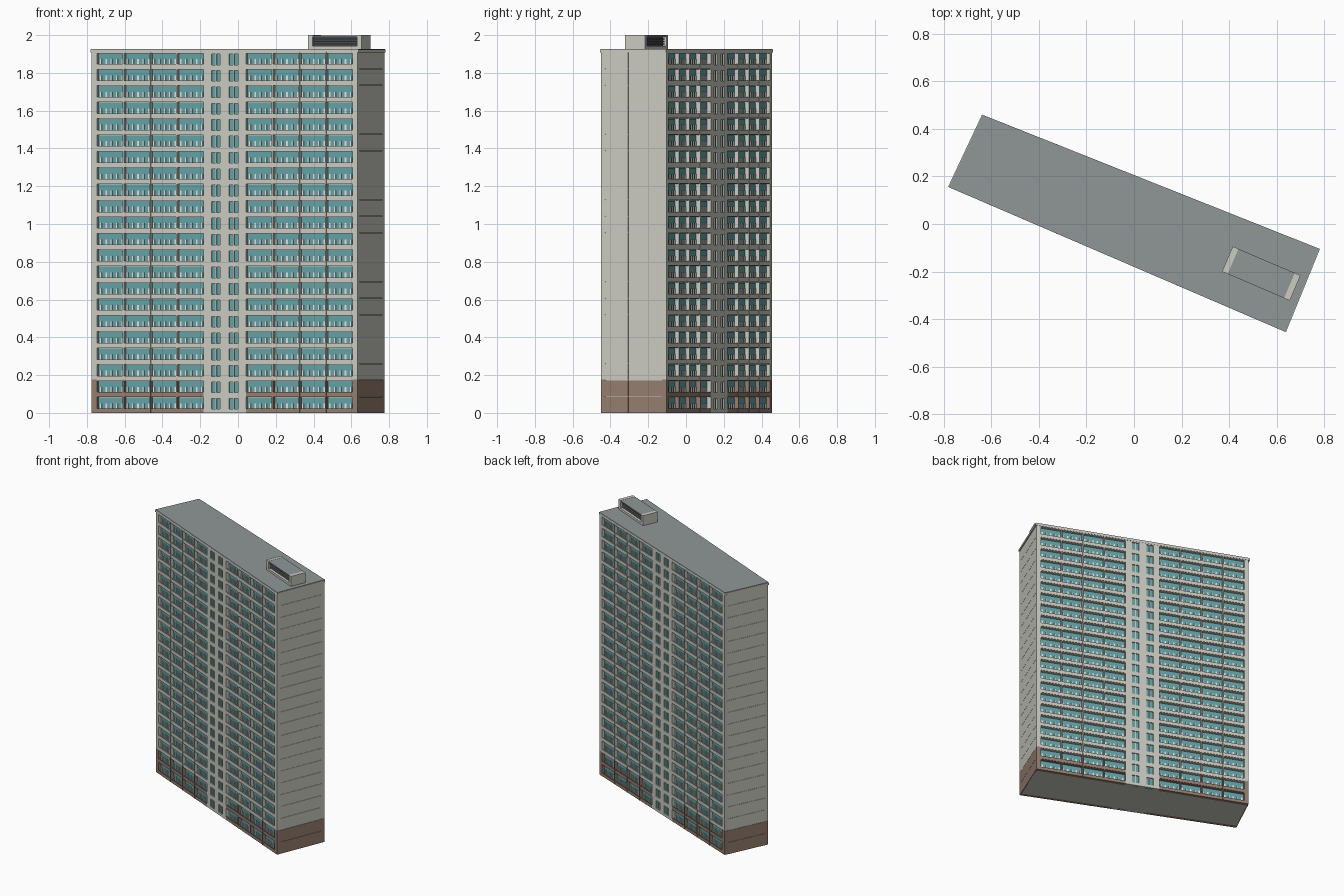
import bpy
import bmesh
from mathutils import Vector

cube = bpy.data.objects.get("Cube")
if cube:
    bpy.data.objects.remove(cube, do_unlink=True)


def material(name, rgb):
    m = bpy.data.materials.new(name)
    m.use_nodes = True
    colour = (*rgb, 1)
    m.diffuse_color = colour
    m.node_tree.nodes["Principled BSDF"].inputs["Base Color"].default_value = colour
    return m


CONCRETE = material("pale concrete", (0.60, 0.60, 0.54))
BROWN = material("brown base", (0.30, 0.21, 0.165))
GLASS = material("teal glass", (0.13, 0.36, 0.38))
WHITE = material("white frames", (0.76, 0.76, 0.74))
ROOF = material("grey roofing", (0.28, 0.305, 0.305))
DARK = material("dark louvre", (0.06, 0.065, 0.07))

FLOORS = 22
PITCH = 0.0868
TOP = FLOORS * PITCH
RECESS = 0.025
BASE_FLOORS = 2
parts = {}


def mesh_for(name, mat):
    return parts.setdefault(name, (bmesh.new(), mat))[0]


def prism(name, mat, corners, z0, z1):
    """Extrude a counter-clockwise plan outline between two heights."""
    bm = mesh_for(name, mat)
    low = [bm.verts.new((p.x, p.y, z0)) for p in corners]
    high = [bm.verts.new((p.x, p.y, z1)) for p in corners]
    bm.faces.new(low[::-1])
    bm.faces.new(high)
    for i in range(len(low)):
        j = (i + 1) % len(low)
        bm.faces.new((low[i], low[j], high[j], high[i]))


class Side:
    """A wall line: u runs along it, d points outward."""

    def __init__(self, a, b):
        self.a = a
        self.length = (b - a).length
        self.u = (b - a).normalized()
        self.n = Vector((self.u.y, -self.u.x))

    def at(self, u, d):
        return self.a + self.u * u + self.n * d

    def box(self, name, mat, u0, u1, d0, d1, z0, z1):
        outline = [self.at(u0, d1), self.at(u1, d1), self.at(u1, d0), self.at(u0, d0)]
        prism(name, mat, outline, z0, z1)


def by_height(name, u0, u1, d0, d1, side):
    """Full-height strip with the brown base storeys."""
    split = BASE_FLOORS * PITCH + 0.004
    side.box("base_" + name, BROWN, u0, u1, d0, d1, 0, split)
    side.box(name, CONCRETE, u0, u1, d0, d1, split, TOP)


# Plan of the block: four wall lines, counter-clockwise
roof_plan = [Vector(p) for p in ((-0.782, 0.156), (0.639, -0.455), (0.782, -0.105), (-0.639, 0.46))]
plan = [p - p.normalized() * 0.007 for p in roof_plan]
front, right_end, back, left_end = [Side(plan[i], plan[(i + 1) % 4]) for i in range(4)]

# Inner body behind the loggias
inset = 0.005
body = [front.at(inset, -RECESS), front.at(front.length - inset, -RECESS),
        back.at(inset, -RECESS), back.at(back.length - inset, -RECESS)]
prism("inner_body", CONCRETE, body, 0, TOP)


def loggia(side, u0, u1, floor):
    z = floor * PITCH
    mat, tag = (BROWN, "base_") if floor < BASE_FLOORS else (CONCRETE, "")
    back_d = -RECESS
    side.box("loggia_glazing", GLASS, u0, u1, back_d, back_d + 0.004, z + 0.006, z + 0.081)
    side.box(tag + "floor_slabs", mat, u0, u1, back_d, -0.004, max(z - 0.004, 0), z + 0.006)
    side.box(tag + "parapets", mat, u0, u1, -0.007, 0, max(z - 0.002, 0), z + 0.023)
    # Posts between the lower panes
    count = 5
    for i in range(count):
        u = u0 + (u1 - u0) * (i + 0.5) / count
        side.box("window_posts", WHITE, u - 0.0045, u + 0.0045,
                 back_d + 0.004, back_d + 0.009, z + 0.006, z + 0.05)


def stair_core(side, f0, f1):
    L = side.length
    columns = [(0.45, 0.483), (0.517, 0.55)]
    edges = [f0, *columns[0], *columns[1], f1]
    # Solid strips beside the windows
    for a, b in zip(edges[::2], edges[1::2]):
        side.box("core_wall", CONCRETE, a * L, b * L, -RECESS, 0, 0, TOP)
    for a, b in columns:
        u0, u1 = a * L, b * L
        mid = (u0 + u1) / 2
        side.box("core_mullions", CONCRETE, mid - 0.003, mid + 0.003, -RECESS, -0.002, 0, TOP)
        side.box("core_glazing", GLASS, u0, u1, -RECESS, -0.008, 0, TOP - 0.005)
        # Spandrels between storeys
        for k in range(FLOORS + 1):
            z = k * PITCH
            side.box("core_spandrels", CONCRETE, u0, u1, -RECESS, 0,
                     max(z - 0.01, 0), min(z + 0.02, TOP))


def facade(side):
    L = side.length
    pier, bay, fin = 0.02, 0.1, 0.004
    by_height("corner_piers", 0, pier * L, -RECESS, 0, side)
    by_height("corner_piers", (1 - pier) * L, L, -RECESS, 0, side)
    stair_core(side, 0.42, 0.58)
    for start in (pier, 0.58):
        for i in range(4):
            u0 = (start + bay * i) * L
            u1 = u0 + bay * L
            for floor in range(FLOORS):
                loggia(side, u0, u1, floor)
            # Party wall between neighbouring loggias
            if i:
                by_height("party_walls", u0 - fin, u0 + fin, -RECESS, 0.002, side)
        # Lintel under the roof
        side.box("top_lintel", CONCRETE, start * L, (start + 4 * bay) * L,
                 -RECESS, 0, TOP - 0.007, TOP)


def gable(side, joint):
    L = side.length
    edges = [0.022, joint * L, L - 0.022]
    for floor in range(FLOORS):
        mat, name = (BROWN, "base_end_panels") if floor < BASE_FLOORS else (CONCRETE, "end_panels")
        z = floor * PITCH
        for a, b in zip(edges, edges[1:]):
            side.box(name, mat, a + 0.001, b - 0.001, -0.008, 0, z, z + PITCH - 0.0015)


facade(front)
facade(back)
gable(right_end, 0.42)
gable(left_end, 0.79)

# Roof slab with pale edge and grey covering
prism("roof_edge", CONCRETE, roof_plan, TOP - 0.002, TOP + 0.014)
prism("roof_covering", ROOF, [p * 0.996 for p in roof_plan], TOP + 0.014, TOP + 0.017)

# Plant room: end walls, plinth, lid and louvred sides
base_z = TOP + 0.015
room = Side(Vector((0.37, -0.2)), Vector((0.655, -0.322)))
W, D, wall = room.length, 0.115, 0.026
for u in (0, W - wall):
    room.box("plant_room_ends", CONCRETE, u, u + wall, -D, 0, base_z, 2.0)
room.box("plant_room_plinth", CONCRETE, wall, W - wall, -D, 0, base_z, base_z + 0.018)
room.box("plant_room_core", DARK, wall, W - wall, -D + 0.018, -0.018, base_z, 1.99)
room.box("plant_room_lid", ROOF, wall, W - wall, -D, 0, 1.991, 1.999)
for k in range(3):
    z = base_z + 0.027 + k * 0.013
    for d in (-0.018, -D + 0.010):
        room.box("plant_room_louvres", ROOF, wall, W - wall, d, d + 0.008, z, z + 0.004)

# Turn every collected part into an object
for name, (bm, mat) in parts.items():
    bmesh.ops.recalc_face_normals(bm, faces=bm.faces)
    mesh = bpy.data.meshes.new(name)
    bm.to_mesh(mesh)
    bm.free()
    mesh.materials.append(mat)
    bpy.context.collection.objects.link(bpy.data.objects.new(name, mesh))
